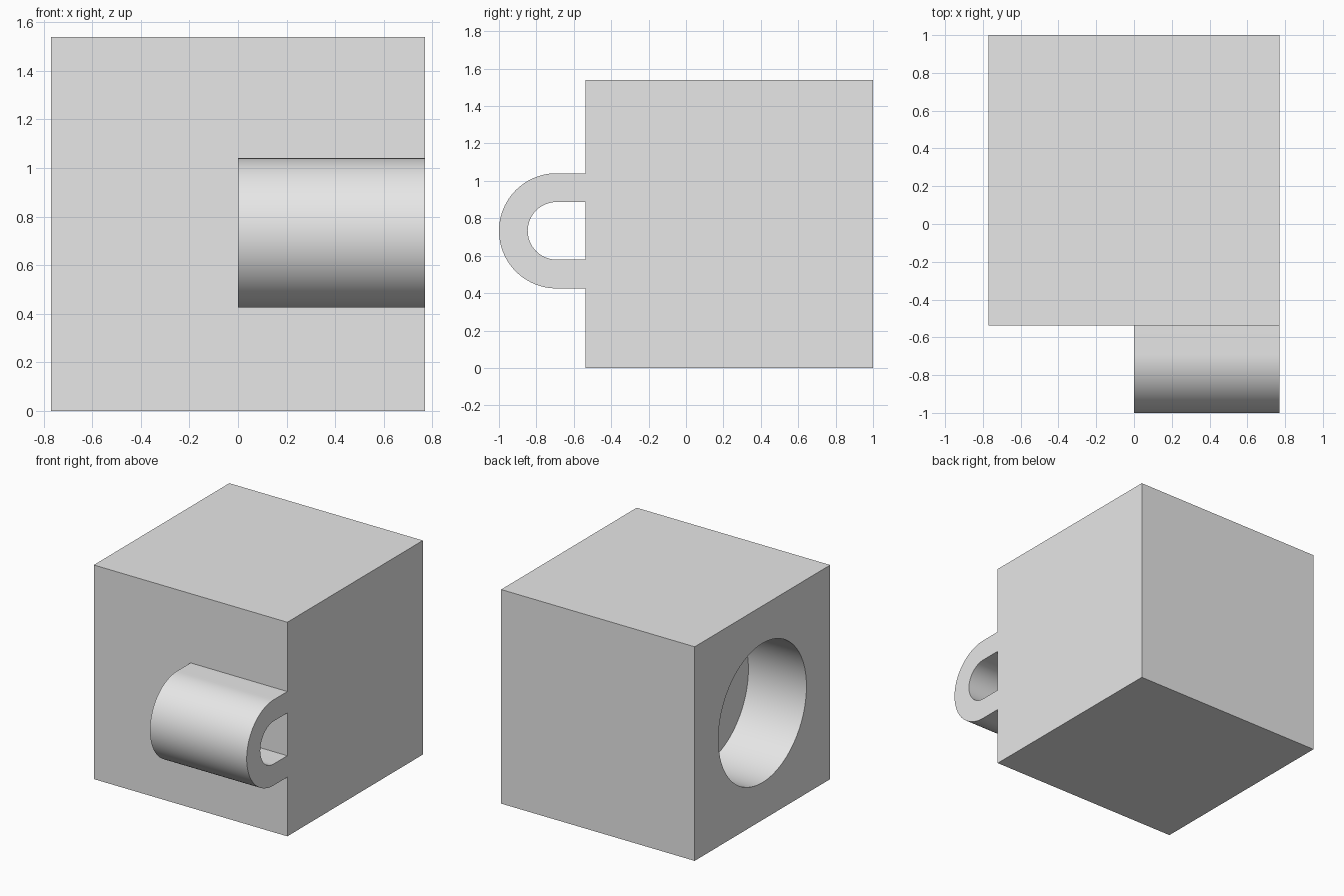
import bpy
import bmesh
from math import pi, cos, sin, radians
from mathutils import Matrix

UNIT = 2 / 13                 # design unit: block is 10 units, loop adds 3
SIDE = 10 * UNIT
HALF = SIDE / 2
FRONT = -1 + 3 * UNIT         # y of the block's front face
MID_Y = FRONT + HALF

old = bpy.data.objects.get("Cube")
if old:
    bpy.data.objects.remove(old, do_unlink=True)

grey = bpy.data.materials.new("light grey")
grey.use_nodes = True
grey.diffuse_color = (0.8, 0.8, 0.8, 1)
grey.node_tree.nodes["Principled BSDF"].inputs["Base Color"].default_value = (0.8, 0.8, 0.8, 1)


def make_object(name, bm):
    bmesh.ops.recalc_face_normals(bm, faces=bm.faces)
    mesh = bpy.data.meshes.new(name)
    bm.to_mesh(mesh)
    bm.free()
    mesh.materials.append(grey)
    obj = bpy.data.objects.new(name, mesh)
    bpy.context.collection.objects.link(obj)
    return obj


def select_only(obj):
    bpy.ops.object.select_all(action="DESELECT")
    obj.select_set(True)
    bpy.context.view_layer.objects.active = obj


# Cube block
bm = bmesh.new()
bmesh.ops.create_cube(bm, size=SIDE, matrix=Matrix.Translation((0, MID_Y, HALF)))
block = make_object("block", bm)

# Blind round hole in the right side
depth = 3 * UNIT
bm = bmesh.new()
bmesh.ops.create_cone(
    bm, cap_ends=True, segments=96, radius1=0.5, radius2=0.5, depth=2 * depth,
    matrix=Matrix.Translation((-HALF, MID_Y, HALF)) @ Matrix.Rotation(pi / 2, 4, "Y"))
cutter = make_object("hole_cutter", bm)
cutter.hide_render = True
cut = block.modifiers.new("hole", "BOOLEAN")
cut.operation = "DIFFERENCE"
cut.solver = "EXACT"
cut.object = cutter
select_only(block)
bpy.ops.object.modifier_apply(modifier=cut.name)
bpy.data.objects.remove(cutter, do_unlink=True)

# U-shaped loop on the front, extruded from the middle to the left side
LOOP_Y = -1 + 2 * UNIT
LOOP_Z = 0.733
STEPS = 48


def u_path(radius):
    arc = [(LOOP_Y - radius * sin(pi * i / STEPS), LOOP_Z + radius * cos(pi * i / STEPS))
           for i in range(STEPS + 1)]
    return [(FRONT, LOOP_Z + radius)] + arc + [(FRONT, LOOP_Z - radius)]


bm = bmesh.new()
outline = u_path(2 * UNIT) + u_path(UNIT)[::-1]
face = bm.faces.new([bm.verts.new((0, y, z)) for y, z in outline])
grown = bmesh.ops.extrude_face_region(bm, geom=[face], use_keep_orig=True)
moved = [g for g in grown["geom"] if isinstance(g, bmesh.types.BMVert)]
bmesh.ops.translate(bm, verts=moved, vec=(HALF, 0, 0))
loop = make_object("front_loop", bm)

# Smooth the curved walls, keep the edges sharp
for obj in (block, loop):
    select_only(obj)
    bpy.ops.object.shade_smooth_by_angle(angle=radians(30))
